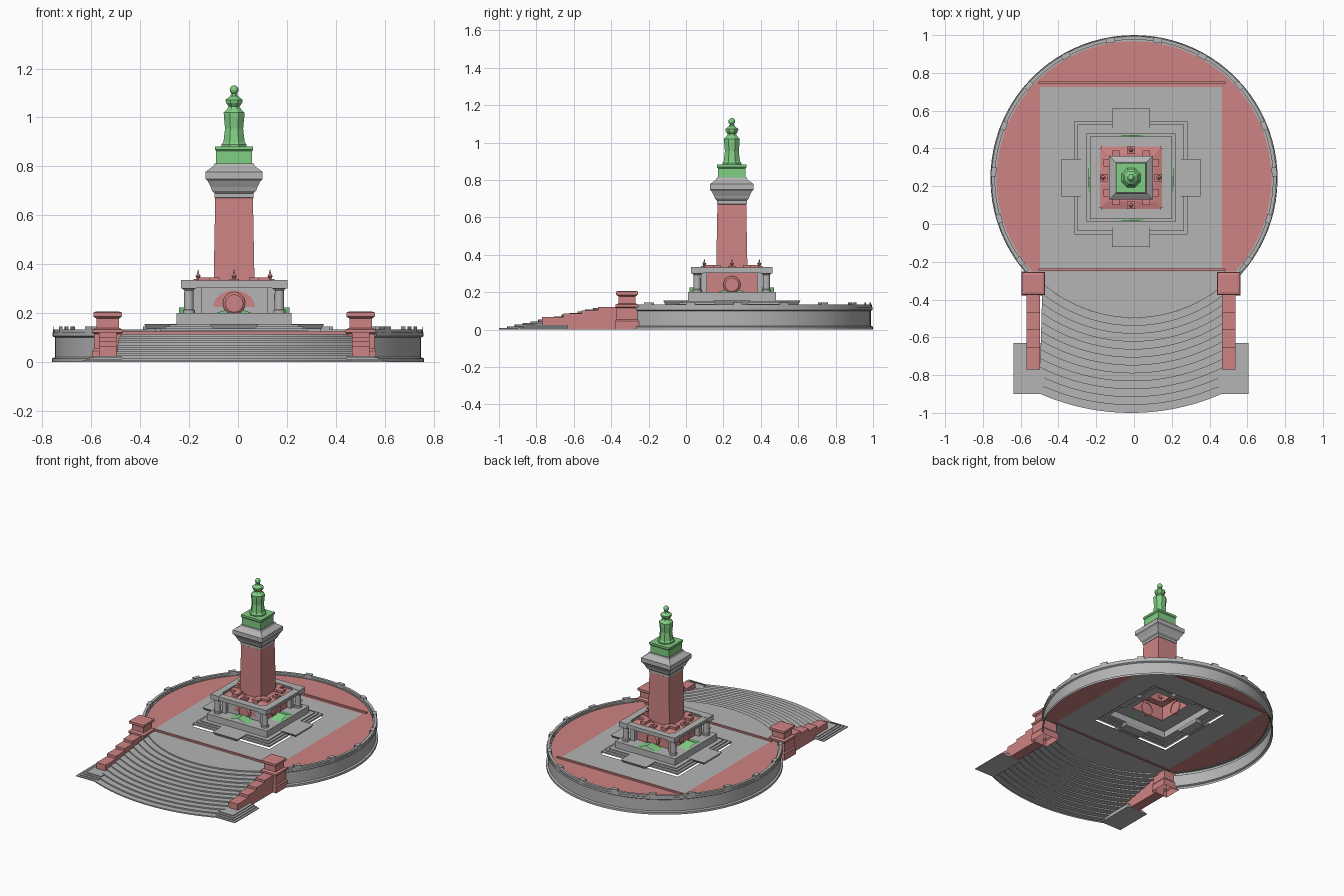
import bpy, bmesh, math
from math import cos, sin, pi, radians, sqrt
from mathutils import Matrix, Vector

cube = bpy.data.objects.get("Cube")
if cube:
    bpy.data.objects.remove(cube, do_unlink=True)


def material(name, rgb):
    m = bpy.data.materials.new(name)
    m.use_nodes = True
    m.diffuse_color = (*rgb, 1)
    m.node_tree.nodes["Principled BSDF"].inputs["Base Color"].default_value = (*rgb, 1)
    return m


GREY = material("stone grey", (0.46, 0.46, 0.46))
RED = material("brick red", (0.62, 0.23, 0.23))
GREEN = material("patina green", (0.22, 0.62, 0.23))
MX, MY = -0.016, 0.245      # monument centre
CY = 0.24                   # terrace centre
FLOOR = 0.115


def finish(name, bm, mat, smooth=False):
    bmesh.ops.recalc_face_normals(bm, faces=bm.faces)
    me = bpy.data.meshes.new(name)
    bm.to_mesh(me)
    bm.free()
    me.materials.append(mat)
    ob = bpy.data.objects.new(name, me)
    bpy.context.collection.objects.link(ob)
    if smooth:
        bpy.ops.object.select_all(action='DESELECT')
        ob.select_set(True)
        bpy.context.view_layer.objects.active = ob
        bpy.ops.object.shade_smooth_by_angle(angle=radians(35))
    return ob


def box(name, mat, x0, x1, y0, y1, z0, z1, taper=1.0):
    """Box between limits; taper scales the bottom face."""
    bm = bmesh.new()
    c = Vector(((x0 + x1) / 2, (y0 + y1) / 2, (z0 + z1) / 2))
    bmesh.ops.create_cube(bm, size=1, matrix=Matrix.Translation(c)
                          @ Matrix.Diagonal((x1 - x0, y1 - y0, z1 - z0, 1)))
    for v in bm.verts:
        if v.co.z < c.z:
            v.co.x = c.x + (v.co.x - c.x) * taper
            v.co.y = c.y + (v.co.y - c.y) * taper
    return finish(name, bm, mat)


def grid_mesh(name, mat, rows, closed=False, cap=False, smooth=False):
    """Skin a list of point rows."""
    bm = bmesh.new()
    vs = [[bm.verts.new(p) for p in row] for row in rows]
    n = len(rows[0])
    for a, b in zip(vs, vs[1:]):
        for i in range(n if closed else n - 1):
            j = (i + 1) % n
            bm.faces.new((a[i], a[j], b[j], b[i]))
    if cap:
        bm.faces.new(vs[-1])
    return finish(name, bm, mat, smooth)


def lathe(name, mat, profile, cx, cy, n=24, cap=True, smooth=True):
    rows = [[(cx + r * cos(2 * pi * (i + .5) / n), cy + r * sin(2 * pi * (i + .5) / n), z)
             for i in range(n)] for r, z in profile]
    return grid_mesh(name, mat, rows, True, cap, smooth)


def square(name, mat, profile, cap=True):
    """Square tower section on the monument axis from (half width, z)."""
    return lathe(name, mat, [(h * sqrt(2), z) for h, z in profile], MX, MY, 4, cap, False)


def arc_wall(name, mat, profile, a0, a1, n=64):
    rows = []
    for r, z in profile:
        angles = [radians(a0 + (a1 - a0) * i / n) for i in range(n + 1)]
        rows.append([(r * cos(a), CY + r * sin(a), z) for a in angles])
    return grid_mesh(name, mat, rows, smooth=True)


def polygon(name, mat, pts, z):
    bm = bmesh.new()
    bm.faces.new([bm.verts.new((x, y, z)) for x, y in pts])
    return finish(name, bm, mat)


# Terrace floor: circle segments around a square plaza
X0, X1, Y0, Y1 = -0.497, 0.466, -0.25, 0.725
segments = [("floor_right", RED, -41.8, 41.3, [(X1, Y1), (X1, Y0)]),
            ("floor_back", RED, 41.3, 138.7, [(X0, Y1), (X1, Y1)]),
            ("floor_left", RED, 138.7, 221.8, [(X0, Y0), (X0, Y1)]),
            ("front_apron", GREY, 221.8, 318.2, [])]
for name, mat, a0, a1, corners in segments:
    arc = [radians(a0 + (a1 - a0) * i / 24) for i in range(25)]
    polygon(name, mat, [(.737 * cos(a), CY + .737 * sin(a)) for a in arc] + corners, FLOOR)

# Plaza with an open square under the monument
H = 0.3
for name, x0, x1, y0, y1 in [("plaza_front", X0, X1, Y0, MY - H), ("plaza_back", X0, X1, MY + H, Y1),
                             ("plaza_left", X0, MX - H, MY - H, MY + H),
                             ("plaza_right", MX + H, X1, MY - H, MY + H)]:
    polygon(name, GREY, [(x0, y0), (x1, y0), (x1, y1), (x0, y1)], FLOOR)
for name, y in [("front_curb", -.243), ("back_curb", .748)]:
    box(name, RED, -.505, .485, y - .007, y + .007, FLOOR - .005, FLOOR + .01)

# Round retaining wall, low rail and its posts
arc_wall("terrace_wall", GREY, [(.76, 0), (.76, .015), (.748, .02), (.748, .1), (.758, .106),
                                (.758, .12), (.728, .12), (.728, FLOOR - .005)], -42, 222)
arc_wall("terrace_rail", GREY, [(.754, .12), (.754, .133), (.736, .133), (.736, .12)], -41, 221)
for i in range(14):
    a = -36 + 252 * i / 13
    arc_wall("rail_post", GREY, [(.757, .12), (.757, .145), (.73, .145), (.73, .12)], a - 1.8, a + 1.8, 2)

# Curved stairs, fanning out toward the bottom
STEPS = 13
rows = []


def stair_row(t, z):
    radius, mid = .737 + .46 * t, -.497 - .503 * t
    xs = [-.485 + .97 * i / 28 for i in range(29)]
    rows.append([(x + MX * t, mid + radius - sqrt(radius ** 2 - x * x), z) for x in xs])


for i in range(STEPS):
    stair_row(i / (STEPS - 1), FLOOR * (1 - i / STEPS))
    stair_row(i / (STEPS - 1), FLOOR * (1 - (i + 1) / STEPS))
grid_mesh("curved_stairs", GREY, rows)

# Mirrored stair sides: wings, stepped balustrades and piers
for side, label in ((-1, "right"), (1, "left")):
    for k in range(4):
        inner, outer = MX + side * .46, MX + side * (.622 - .016 * k)
        box(f"{label}_wing_step", GREY, min(inner, outer), max(inner, outer),
            -.9 + .016 * k, -.63, 0, .006 * (k + 1))
    px = MX + side * .517
    edges = [-.37, -.47, -.56, -.655, -.77]
    for k, top in enumerate((.12, .103, .085, .066)):
        box(f"{label}_balustrade", RED, px - .036, px + .036, edges[k + 1], edges[k], 0, top)
    lathe(f"{label}_pier", RED, [(h * sqrt(2), z) for h, z in
          [(.063, 0), (.063, .045), (.056, .055), (.056, .115), (.062, .12), (.062, .133),
           (.046, .14), (.046, .178), (.058, .186), (.058, .203), (.045, .207)]],
          px, -.315, 4, True, False)

# Monument base steps and podium
square("base_steps", GREY, [(.30, .128), (.30, .138), (.282, .138), (.282, .146), (.264, .146),
                            (.264, .153), (.235, .153), (.235, .2), (.13, .2)], cap=False)
square("room", RED, [(.134, .2), (.134, .305), (.165, .305), (.165, .32), (.125, .33), (.084, .33)], cap=False)
wall_y = MY - .136
box("front_wall_facing", GREY, MX - .134, MX + .134, wall_y - .004, wall_y + .002, .2, .305)

# Parts repeated on the four faces
for k in range(4):
    turn = Matrix.Translation((MX, MY, 0)) @ Matrix.Rotation(k * pi / 2, 4, 'Z')
    parts = [box("landing_slab", GREY, -.1, .1, -.367, -.23, .135, .155, .85),
             box("entablature", GREY, -.19, .19, -.212, -.165, .303, .326),
             box("cornice", GREY, -.17, .17, -.218, -.17, .318, .333),
             box("roof_block_a", RED, -.1, -.06, -.145, -.08, .325, .345),
             box("roof_block_b", RED, .06, .1, -.145, -.08, .325, .345),
             box("roof_pedestal", RED, -.02, .02, -.165, -.125, .315, .34),
             lathe("finial", RED, [(.013, .335), (.006, .343), (.012, .352), (.005, .36), (.001, .378)],
                   0, -.147, 8)]
    # Corner columns, pilasters and capitals
    parts += [lathe("corner_column", GREY, [(.025, .2), (.025, .212), (.02, .216), (.019, .292), (.026, .3),
                                            (.026, .304)], -.185, -.185, 16),
              box("corner_pilaster", GREY, -.165, -.134, -.165, -.134, .2, .305),
              box("corner_block", GREY, -.218, -.155, -.218, -.155, .3, .335)]
    # Round medallion with a low green gable under it
    disc = lathe("medallion", RED, [(.046, .13), (.046, .15), (.036, .158)], 0, 0, 24)
    disc.data.transform(Matrix.Translation((0, 0, .24)) @ Matrix.Rotation(pi / 2, 4, 'X'))
    gable = [[(x, y, z) for x, z in ((-.075, .2), (0, .224), (.075, .2))] for y in (-.226, -.15)]
    parts += [disc, grid_mesh("green_gable", GREEN, gable, closed=True, cap=True)]
    for ob in parts:
        ob.data.transform(turn)

# Arched relief on the front
arch = [[(MX + r * cos(pi * i / 16), wall_y - .007, .225 + r * .8 * sin(pi * i / 16)) for i in range(17)]
        for r in (.05, .085)]
grid_mesh("front_arch_relief", RED, arch)

# Shaft, capital, plinth and crowning figure
square("shaft", RED, [(.084, .3), (.077, .672)], cap=False)
square("capital", GREY, [(.077, .67), (.08, .672), (.08, .69), (.09, .7), (.095, .715), (.108, .74),
                         (.116, .748), (.116, .778), (.1, .79), (.085, .8), (.08, .812)])
square("green_plinth", GREEN, [(.073, .81), (.073, .862), (.078, .868), (.078, .882)])
lathe("crowning_figure", GREEN, [(.055, .88), (.055, .89), (.047, .9), (.04, .955), (.045, 1.0), (.046, 1.02),
                                 (.03, 1.035), (.024, 1.045), (.036, 1.06), (.038, 1.072), (.016, 1.088),
                                 (.014, 1.097)], MX, MY, 8, True, False)
bm = bmesh.new()
bmesh.ops.create_uvsphere(bm, u_segments=12, v_segments=8, radius=.018,
                          matrix=Matrix.Translation((MX, MY, 1.113)))
finish("top_ball", bm, GREEN, True)
